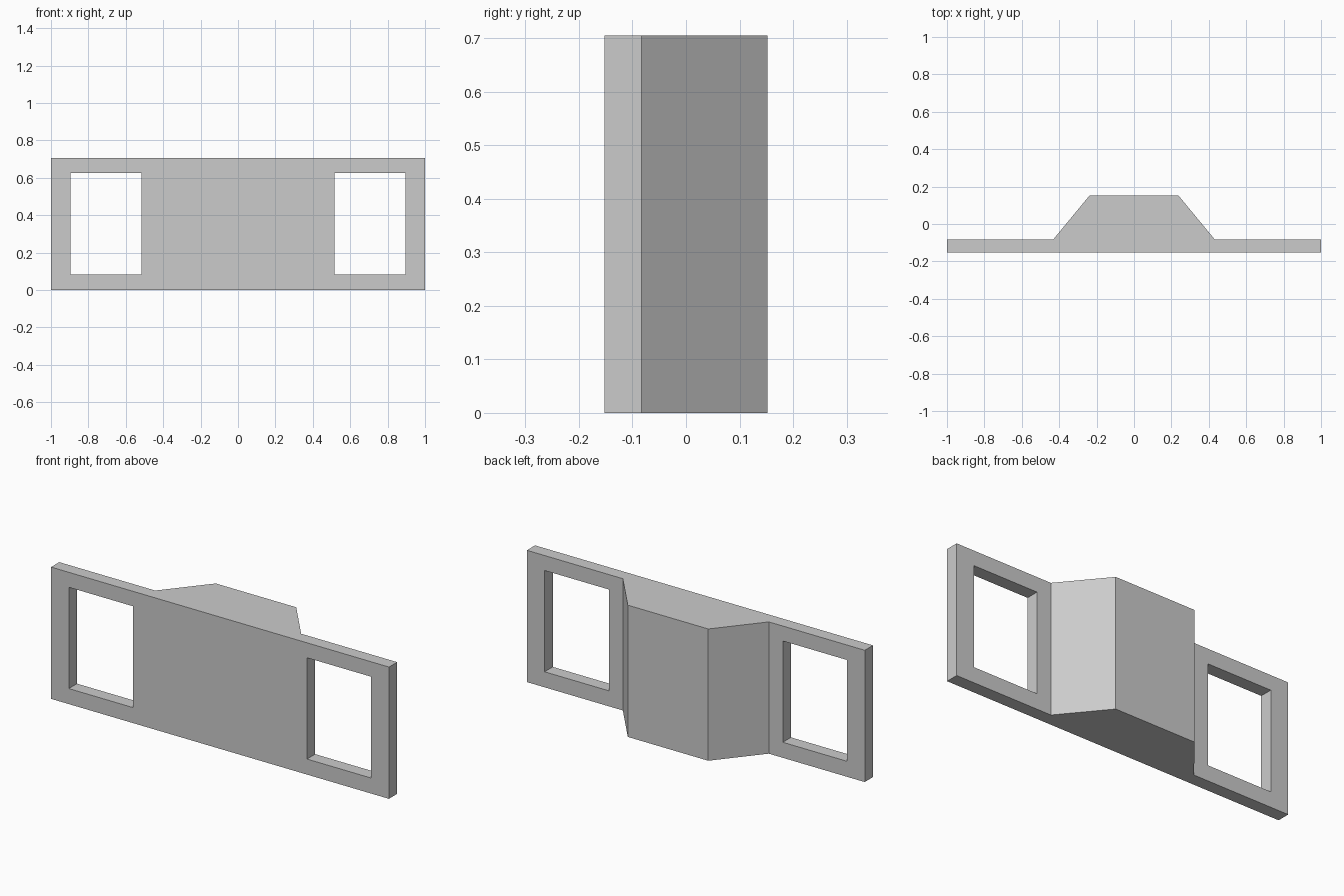
import bpy
import bmesh
from mathutils import Matrix, Vector

cube = bpy.data.objects.get("Cube")
if cube:
    bpy.data.objects.remove(cube, do_unlink=True)

HEIGHT = 0.705
FRONT, PLATE_BACK, BLOCK_BACK = -0.152, -0.083, 0.152

grey = bpy.data.materials.new("plain grey")
grey.use_nodes = True
colour = (0.6, 0.6, 0.6, 1)
grey.diffuse_color = colour
grey.node_tree.nodes["Principled BSDF"].inputs["Base Color"].default_value = colour


def make_object(name, bm):
    bmesh.ops.recalc_face_normals(bm, faces=bm.faces)
    mesh = bpy.data.meshes.new(name)
    bm.to_mesh(mesh)
    bm.free()
    mesh.materials.append(grey)
    obj = bpy.data.objects.new(name, mesh)
    bpy.context.collection.objects.link(obj)
    return obj


# Panel with a tapered block on its back: mirrored plan outline, extruded up
half = [(1, FRONT), (1, PLATE_BACK), (0.432, PLATE_BACK), (0.238, BLOCK_BACK)]
outline = half + [(-x, y) for x, y in reversed(half)]
bm = bmesh.new()
base = bm.faces.new([bm.verts.new((x, y, 0)) for x, y in outline])
top = bmesh.ops.extrude_face_region(bm, geom=[base])["geom"]
bmesh.ops.translate(bm, vec=(0, 0, HEIGHT),
                    verts=[v for v in top if isinstance(v, bmesh.types.BMVert)])
panel = make_object("backed_panel", bm)

# Rectangular window through each wing
for side, sign in (("left", 1), ("right", -1)):
    bm = bmesh.new()
    place = Matrix.Translation((sign * 0.705, (FRONT + PLATE_BACK) / 2, 0.354))
    bmesh.ops.create_cube(bm, size=1, matrix=place @ Matrix.Diagonal((0.38, 0.2, 0.542, 1)))
    cutter = make_object(side + "_window_cutter", bm)
    cutter.hide_render = True
    cut = panel.modifiers.new(side + "_window", "BOOLEAN")
    cut.operation = "DIFFERENCE"
    cut.solver = "EXACT"
    cut.object = cutter
    bpy.context.view_layer.objects.active = panel
    bpy.ops.object.modifier_apply(modifier=cut.name)
    bpy.data.objects.remove(cutter, do_unlink=True)
